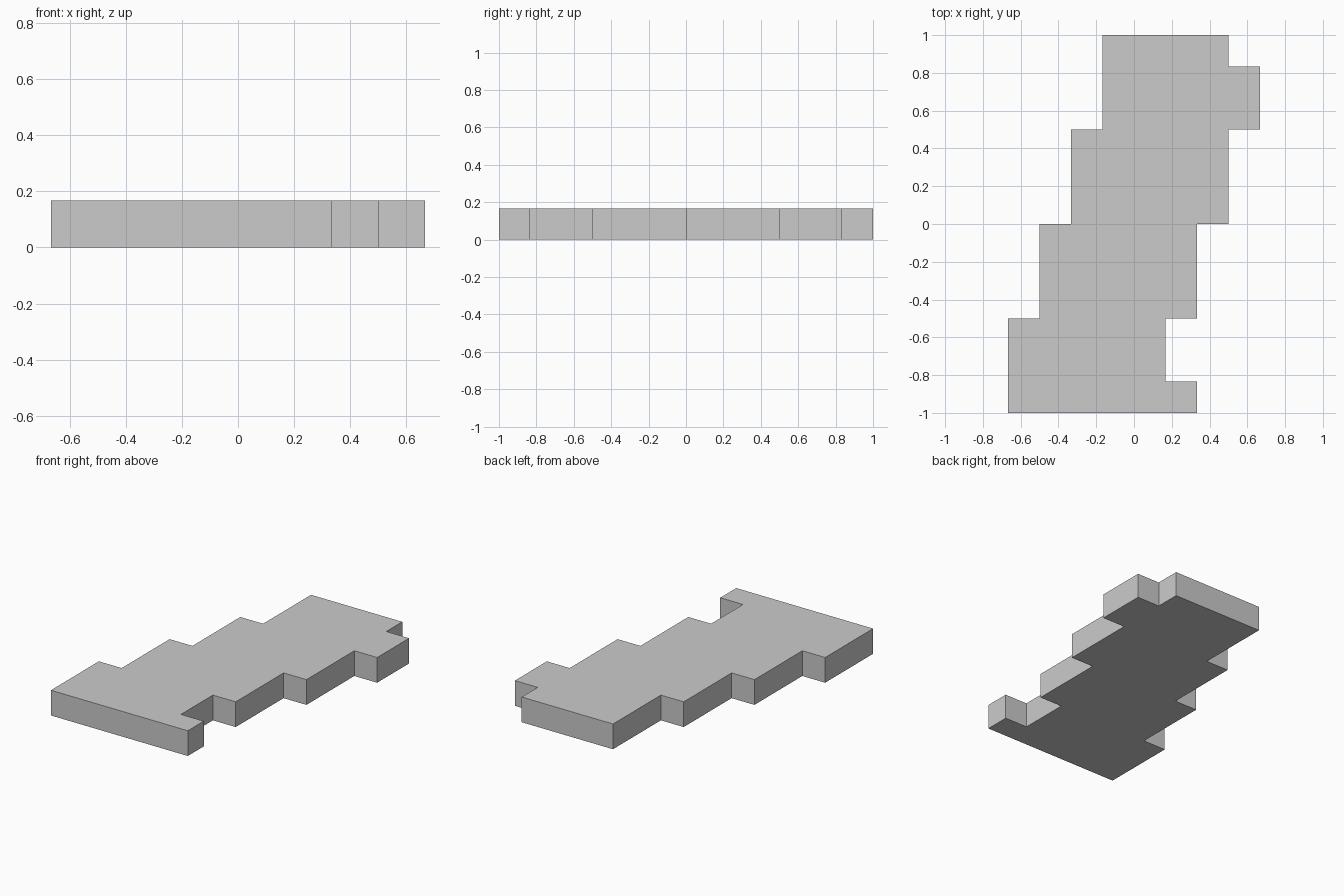
import bpy, bmesh

if "Cube" in bpy.data.objects:
    bpy.data.objects.remove(bpy.data.objects["Cube"])

U = 1 / 6  # grid unit

# stepped outline in grid units, counter-clockwise from the front left corner
outline = [(-4, -6), (2, -6), (2, -5), (1, -5), (1, -3), (2, -3), (2, 0),
           (3, 0), (3, 3), (4, 3), (4, 5), (3, 5), (3, 6), (-1, 6),
           (-1, 3), (-2, 3), (-2, 0), (-3, 0), (-3, -3), (-4, -3)]

# flat slab: bottom face extruded one unit upwards
bm = bmesh.new()
base = bm.faces.new([bm.verts.new((x * U, y * U, 0)) for x, y in outline])
top = bmesh.ops.extrude_face_region(bm, geom=[base], use_keep_orig=True)
verts = [g for g in top["geom"] if isinstance(g, bmesh.types.BMVert)]
bmesh.ops.translate(bm, verts=verts, vec=(0, 0, U))
bmesh.ops.recalc_face_normals(bm, faces=bm.faces)

mesh = bpy.data.meshes.new("stepped_slab")
bm.to_mesh(mesh)
bm.free()
bpy.context.collection.objects.link(bpy.data.objects.new("stepped_slab", mesh))
